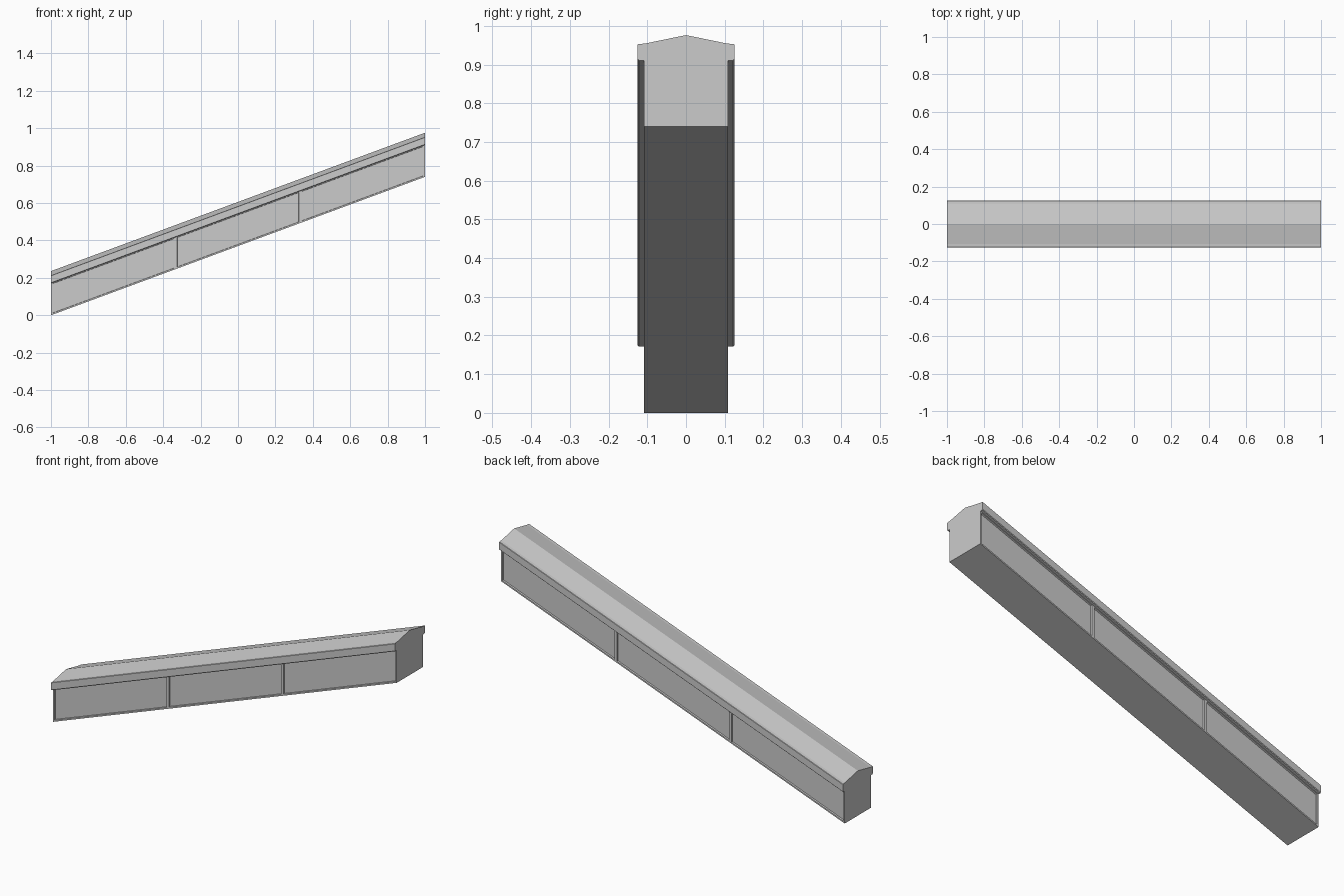
import bpy, bmesh

if "Cube" in bpy.data.objects:
    bpy.data.objects.remove(bpy.data.objects["Cube"])

SLOPE = 0.37        # rise per unit of x
XS = [-1, -1/3, 1/3, 1]


def sweep(name, profile, xs, panel=False):
    """Sweep a (y, z) profile along x, optionally recess the sides, then shear up the slope."""
    bm = bmesh.new()
    rings = [[bm.verts.new((x, y, z)) for y, z in profile] for x in xs]
    n = len(profile)
    for a, b in zip(rings, rings[1:]):
        for i in range(n):
            j = (i + 1) % n
            bm.faces.new((a[i], a[j], b[j], b[i]))
    bm.faces.new(rings[0])
    bm.faces.new(rings[-1])
    bmesh.ops.recalc_face_normals(bm, faces=bm.faces)
    bm.normal_update()
    if panel:
        sides = [f for f in bm.faces if abs(f.normal.y) > 0.9]
        # frame, then a narrow sloped edge into the recess
        bmesh.ops.inset_individual(bm, faces=sides, thickness=0.011)
        bmesh.ops.inset_individual(bm, faces=sides, thickness=0.002, depth=-0.008)
    for v in bm.verts:
        v.co.z += SLOPE * (v.co.x + 1)
    me = bpy.data.meshes.new(name)
    bm.to_mesh(me)
    bm.free()
    ob = bpy.data.objects.new(name, me)
    bpy.context.collection.objects.link(ob)
    return ob


# Wall body with three recessed panels on each long side
sweep("panelled_wall", [(-0.109, 0), (0.109, 0), (0.109, 0.175), (-0.109, 0.175)], XS, True)

# Overhanging coping with softened edges and a ridged top
half = [(0.109, 0.171), (0.122, 0.171), (0.125, 0.174), (0.125, 0.211), (0.123, 0.213), (0.107, 0.214)]
coping = half + [(0, 0.236)] + [(-y, z) for y, z in reversed(half)]
sweep("coping", coping, [-1, 1])
